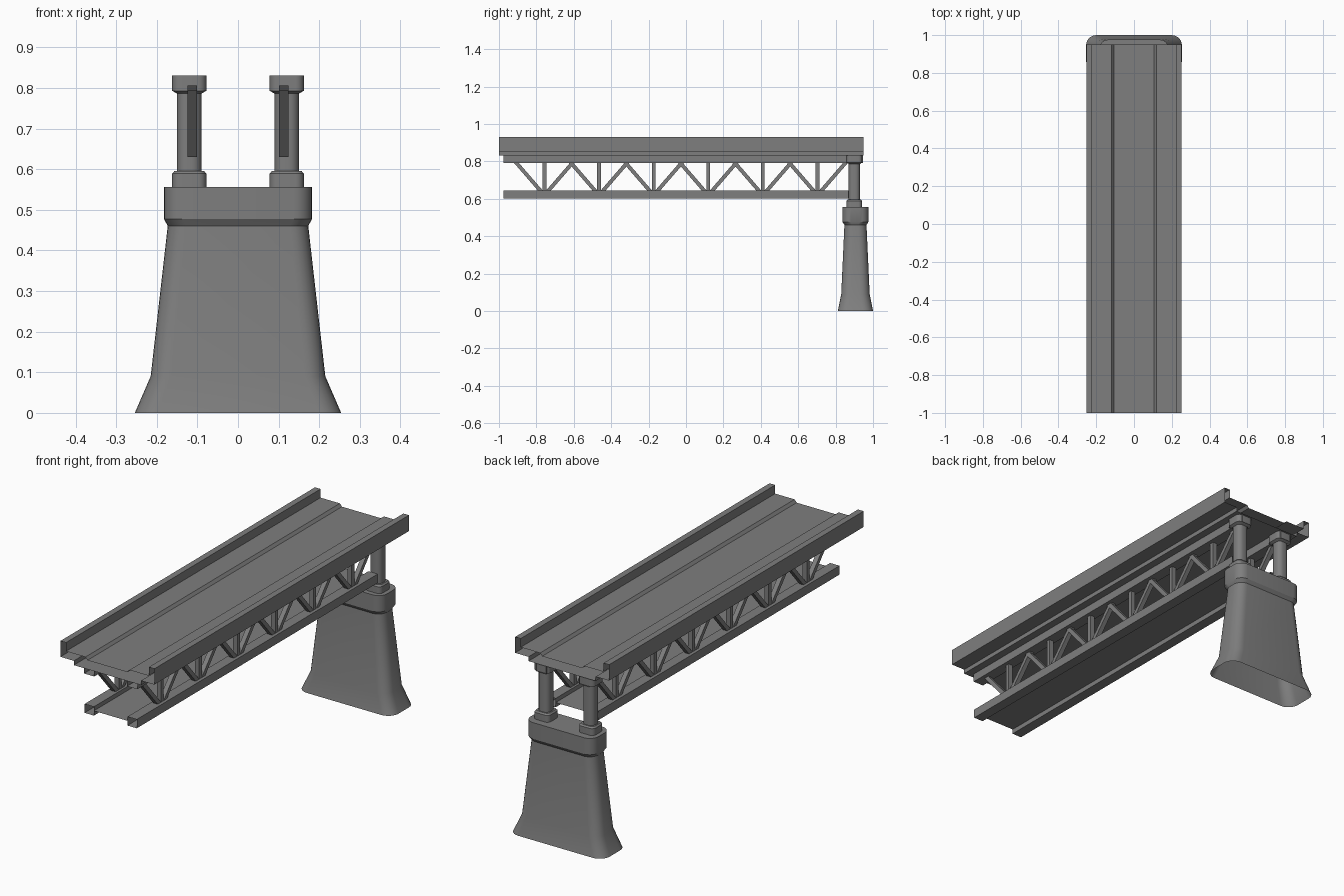
import bpy, math
from mathutils import Vector

cube = bpy.data.objects.get("Cube")
if cube:
    bpy.data.objects.remove(cube)

grey = bpy.data.materials.new("concrete_grey")
grey.use_nodes = True
colour = (0.21, 0.21, 0.21, 1)
grey.diffuse_color = colour
grey.node_tree.nodes["Principled BSDF"].inputs["Base Color"].default_value = colour


def make(name, verts, faces, smooth=False):
    mesh = bpy.data.meshes.new(name)
    mesh.from_pydata(verts, [], faces)
    mesh.materials.append(grey)
    obj = bpy.data.objects.new(name, mesh)
    bpy.context.collection.objects.link(obj)
    bpy.ops.object.select_all(action='DESELECT')
    obj.select_set(True)
    bpy.context.view_layer.objects.active = obj
    bpy.ops.object.mode_set(mode='EDIT')
    bpy.ops.mesh.select_all(action='SELECT')
    bpy.ops.mesh.normals_make_consistent(inside=False)
    bpy.ops.object.mode_set(mode='OBJECT')
    if smooth:
        bpy.ops.object.shade_smooth_by_angle(angle=math.radians(30))
    return obj


def extrude(name, profile, y0, y1, closed=True):
    """Open-ended sheet swept along y from an (x, z) profile."""
    n = len(profile)
    verts = [(x, y, z) for y in (y0, y1) for x, z in profile]
    faces = [(i, (i + 1) % n, n + (i + 1) % n, n + i) for i in range(n if closed else n - 1)]
    return make(name, verts, faces)


def loft(name, cx, cy, levels, top=True, steps=6):
    """Rounded rectangles (half x, half y, radius, z) skinned upwards."""
    verts, faces = [], []
    n = 4 * (steps + 1)
    for hx, hy, r, z in levels:
        for q, (sx, sy) in enumerate(((1, 1), (-1, 1), (-1, -1), (1, -1))):
            for k in range(steps + 1):
                a = math.pi / 2 * (q + k / steps)
                verts.append((cx + sx * (hx - r) + r * math.cos(a),
                              cy + sy * (hy - r) + r * math.sin(a), z))
    for j in range(len(levels) - 1):
        for i in range(n):
            k = (i + 1) % n
            faces.append((j * n + i, j * n + k, (j + 1) * n + k, (j + 1) * n + i))
    if top:
        faces.append(tuple(range(len(verts) - n, len(verts))))
    return make(name, verts, faces, True)


def box(x0, x1, z0, z1):
    return [(x0, z0), (x1, z0), (x1, z1), (x0, z1)]


# Hollow road deck: kerbs, side lanes, slightly sunken middle, stepped underside
half = [(0.18, 0.832), (0.18, 0.853), (0.252, 0.853), (0.252, 0.93), (0.222, 0.93),
        (0.222, 0.888), (0.118, 0.888), (0.107, 0.875)]
extrude("road_deck", half + [(-x, z) for x, z in reversed(half)], -1, 0.949)

# Lower plate between the bottom chords
extrude("lower_plate", [(-0.09, 0.625), (0.09, 0.625)], -0.975, 0.87, closed=False)


# Truss members
def strut(verts, faces, x, a, b, w=0.0115, t=0.01):
    a, b = Vector((x, *a)), Vector((x, *b))
    side = Vector((1, 0, 0))
    out = (b - a).normalized().cross(side) * t
    base = len(verts)
    for p in (a, b):
        for sx, so in ((-1, -1), (1, -1), (1, 1), (-1, 1)):
            verts.append(p + side * w * sx + out * so)
    faces.extend((base + i, base + (i + 1) % 4, base + 4 + (i + 1) % 4, base + 4 + i) for i in range(4))


for label, s in (("left", 1), ("right", -1)):
    extrude(label + "_top_chord", box(s * 0.088, s * 0.143, 0.792, 0.832), -0.975, 0.945)
    extrude(label + "_bottom_chord", box(s * 0.09, s * 0.14, 0.602, 0.645), -0.975, 0.87)
    verts, faces = [], []
    for i in range(6):
        y = -0.757 + i * 0.292
        strut(verts, faces, s * 0.113, (y, 0.63), (y, 0.805))
        for d in (-1, 1):
            strut(verts, faces, s * 0.113, (y + d * 0.015, 0.636), (y + d * 0.157, 0.8))
    make(label + "_truss_struts", verts, faces)

    # Columns standing on the pier
    loft(label + "_column", s * 0.12, 0.9, [(0.03, 0.03, 0.024, 0.59), (0.03, 0.03, 0.024, 0.8)], False)
    loft(label + "_column_foot", s * 0.12, 0.9,
         [(0.042, 0.041, 0.02, 0.555), (0.042, 0.041, 0.02, 0.589), (0.036, 0.035, 0.018, 0.596)])
    loft(label + "_column_cap", s * 0.12, 0.9,
         [(0.03, 0.03, 0.018, 0.786), (0.042, 0.042, 0.02, 0.793), (0.042, 0.042, 0.02, 0.83)])

# Flared pier with a wider head
loft("pier", 0, 0.906, [(0.254, 0.094, 0.055, 0), (0.215, 0.076, 0.05, 0.09),
                        (0.173, 0.059, 0.045, 0.46)], False)
loft("pier_head", 0, 0.906, [(0.173, 0.059, 0.045, 0.46), (0.182, 0.07, 0.045, 0.477),
                             (0.182, 0.07, 0.045, 0.556)])
